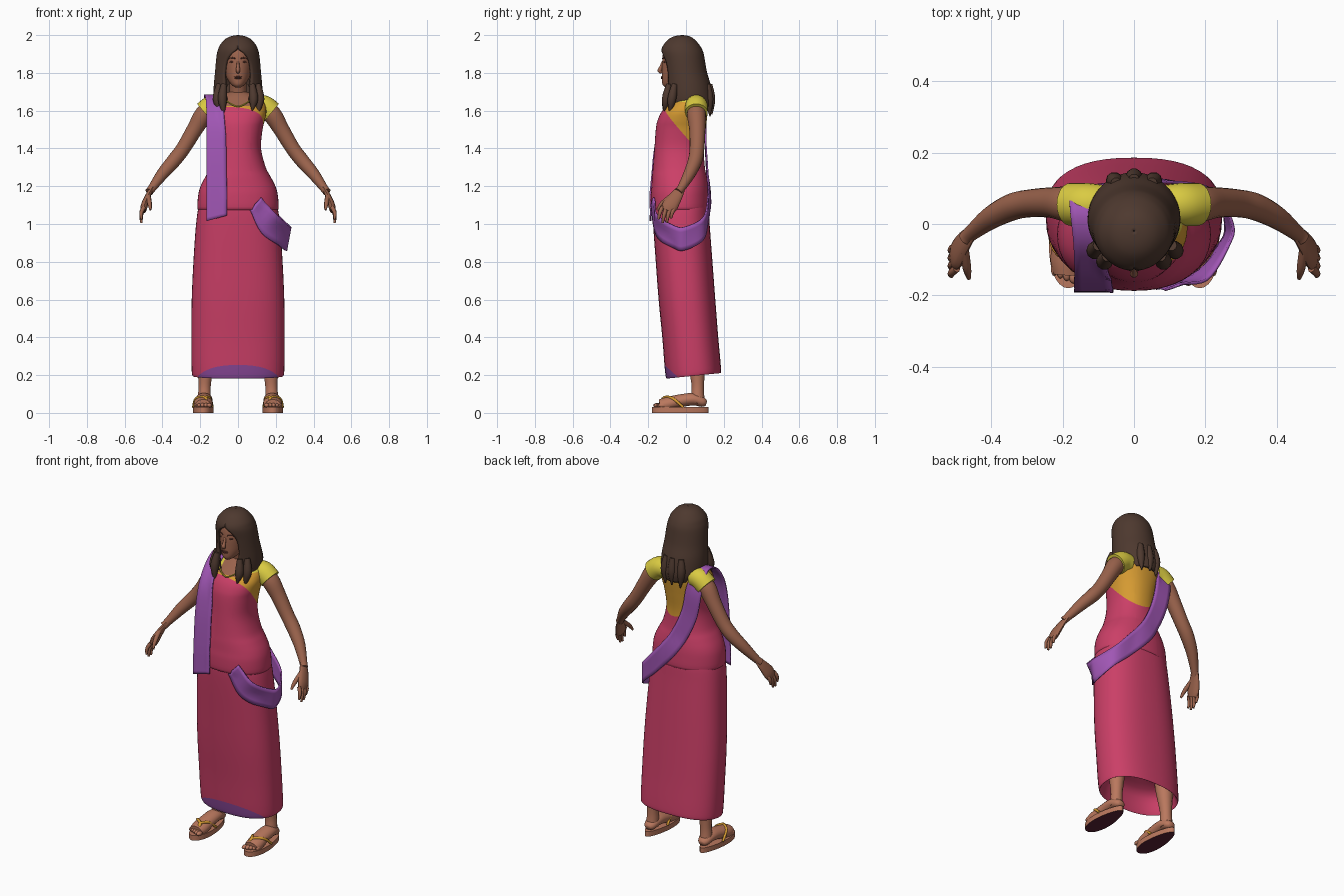
import bpy, bmesh, math
from mathutils import Vector

cube = bpy.data.objects.get("Cube")
if cube:
    bpy.data.objects.remove(cube, do_unlink=True)


def material(name, r, g, b):
    lin = [((c / 255 + 0.055) / 1.055) ** 2.4 for c in (r, g, b)] + [1]
    m = bpy.data.materials.new(name)
    m.use_nodes = True
    m.diffuse_color = lin
    m.node_tree.nodes["Principled BSDF"].inputs["Base Color"].default_value = lin
    return m


skin = material("brown skin", 156, 100, 77)
foot_skin = material("light brown skin", 186, 120, 94)
hair_mat = material("dark brown hair", 78, 57, 47)
crimson = material("crimson cloth", 203, 63, 103)
purple = material("purple cloth", 160, 86, 180)
hem_mat = material("dark purple hem", 134, 70, 148)
yellow = material("yellow cloth", 218, 203, 66)
orange = material("orange cloth", 214, 155, 50)
sole_mat = material("maroon sole", 92, 34, 54)
dark = material("dark lips and brows", 100, 58, 48)


def finish(bm, name, mats, rule=None, cuts=()):
    """Cut along planes, colour the faces by a rule and make a smooth object."""
    bmesh.ops.remove_doubles(bm, verts=bm.verts, dist=0.0003)
    for co, no in cuts:
        bmesh.ops.bisect_plane(bm, geom=bm.verts[:] + bm.edges[:] + bm.faces[:],
                               plane_co=co, plane_no=no)
    bmesh.ops.recalc_face_normals(bm, faces=bm.faces)
    for f in bm.faces:
        f.smooth = True
        if rule:
            f.material_index = rule(f.calc_center_median(), f)
    me = bpy.data.meshes.new(name)
    bm.to_mesh(me)
    bm.free()
    for m in mats:
        me.materials.append(m)
    me.set_sharp_from_angle(angle=math.radians(50))
    ob = bpy.data.objects.new(name, me)
    bpy.context.collection.objects.link(ob)
    return ob


def smooth(rows, k=4):
    """Catmull-Rom interpolation through rows of numbers."""
    out = []
    for i in range(len(rows) - 1):
        p0, p1, p2 = rows[max(i - 1, 0)], rows[i], rows[i + 1]
        p3 = rows[min(i + 2, len(rows) - 1)]
        for j in range(k):
            t = j / k
            out.append([b + 0.5 * t * (c - a + t * (2 * a - 5 * b + 4 * c - d + t * (3 * (b - c) + d - a)))
                        for a, b, c, d in zip(p0, p1, p2, p3)])
    return out + [list(rows[-1])]


def skin_rings(rings, closed=True, caps=True):
    bm = bmesh.new()
    vs = [[bm.verts.new(p) for p in r] for r in rings]
    n = len(vs[0])
    for a, b in zip(vs, vs[1:]):
        for i in range(n if closed else n - 1):
            j = (i + 1) % n
            bm.faces.new((a[i], a[j], b[j], b[i]))
    if caps:
        bm.faces.new(vs[0])
        bm.faces.new(vs[-1])
    return bm


def stack(rows, n=48, p=2.0, tilt=0.0, k=4):
    """Rings of (height, half width, front y, back y)."""
    rings = []
    for z, rx, yf, yb in smooth(rows, k):
        ring = []
        for i in range(n):
            a = math.tau * i / n
            c, s = math.cos(a), math.sin(a)
            y = (yf + yb) / 2 + (yb - yf) / 2 * math.copysign(abs(s) ** (2 / p), s)
            x = rx * math.copysign(abs(c) ** (2 / p), c)
            ring.append((x, y, z + tilt * y * max(0, 1 - (z - 0.2) / 0.4)))
        rings.append(ring)
    return skin_rings(rings)


def tube(name, pts, mat, n=14, flat=1.0, side=(0, 1, 0), k=4):
    """Tapered tube through (x, y, z, radius), flattened across the side axis."""
    path = smooth(pts, k)
    rings = []
    for i, q in enumerate(path):
        c = Vector(q[:3])
        t = (Vector(path[min(i + 1, len(path) - 1)][:3]) - Vector(path[max(i - 1, 0)][:3])).normalized()
        u = Vector(side)
        u = (u - t * u.dot(t)).normalized()
        v = t.cross(u) * flat
        rings.append([c + (u * math.cos(math.tau * j / n) + v * math.sin(math.tau * j / n)) * q[3]
                      for j in range(n)])
    return finish(skin_rings(rings), name, [mat])


def ball(name, loc, size, mat):
    bm = bmesh.new()
    bmesh.ops.create_uvsphere(bm, u_segments=14, v_segments=8, radius=1)
    for v in bm.verts:
        v.co = Vector([c * s + o for c, s, o in zip(v.co, size, loc)])
    return finish(bm, name, [mat])


# Skirt with a turned-in bottom and a front hem
hem_no = Vector((0, 0.9, 1))
hem_co = Vector((0, -0.11, 0.25))
skirt = finish(
    stack([(.34, .03, .02, .06), (.3, .19, -.07, .14), (.21, .23, -.095, .172), (.195, .242, -.105, .185),
           (.25, .246, -.113, .183), (.4, .247, -.125, .17), (.6, .245, -.145, .155), (.8, .236, -.16, .14),
           (1.0, .222, -.174, .125), (1.1, .206, -.176, .118), (1.16, .18, -.16, .1)], p=2.4, tilt=.1),
    "skirt", [crimson, hem_mat],
    lambda c, f: int((c - hem_co).dot(hem_no) < 0 and f.normal.y < 0.1 and c.y < 0),
    [(hem_co, hem_no)])

# Bodice with an open neckline, bare upper chest and contrasting back panel
back_no = Vector((.2, 1.2, 1))
back_co = Vector((0, 0, 1.485))


def bodice_rule(c, f):
    if c.z > 1.625 and abs(c.x) < .065 and c.y < .02:
        return 3
    if c.z > 1.645:
        return 1
    return 2 if (c - back_co).dot(back_no) > 0 else 0


bodice = finish(
    stack([(1.085, .19, -.16, .1), (1.078, .214, -.184, .123), (1.15, .211, -.187, .122), (1.2, .198, -.183, .118),
           (1.25, .173, -.18, .11), (1.3, .147, -.175, .1), (1.4, .122, -.167, .094), (1.5, .13, -.16, .104),
           (1.55, .142, -.15, .11), (1.6, .15, -.125, .115), (1.65, .135, -.075, .112),
           (1.68, .09, -.045, .1), (1.7, .045, -.02, .07)], p=2.2),
    "bodice", [crimson, yellow, orange, skin], bodice_rule,
    [(back_co, back_no), ((0, 0, 1.625), (0, 0, 1)), ((0, 0, 1.645), (0, 0, 1)),
     ((.065, 0, 0), (1, 0, 0)), ((-.065, 0, 0), (1, 0, 0))])
tube("neckline_trim", [(-.066, -.088, 1.655, .004), (0, -.118, 1.622, .004), (.066, -.088, 1.655, .004)], yellow, 8,
     side=(0, 0, 1))

# Sash: hip loop, diagonal across the back, over the shoulder and down the front
sash_path = [(.09, -.165, 1.11, .03, .03), (.165, -.155, 1.0, .04, .05), (.25, -.06, .93, .015, .06),
             (.266, .0, .925, .01, .062), (.225, .09, .975, 0, .06), (.13, .115, 1.07, .015, .055),
             (0, .115, 1.22, .03, .045), (-.09, .105, 1.4, .045, .025), (-.125, .1, 1.57, .05, .01),
             (-.135, .05, 1.675, .045, 0), (-.125, -.05, 1.655, .045, 0), (-.117, -.13, 1.55, .05, 0),
             (-.115, -.165, 1.4, .053, 0), (-.113, -.183, 1.2, .054, 0), (-.113, -.188, 1.03, .055, .015)]
strip = [[(x + wx * t, y, z + wz * t) for t in (-1, -.6, -.2, .2, .6, 1)]
         for x, y, z, wx, wz in smooth(sash_path, 6)]
sash = finish(skin_rings(strip, closed=False, caps=False), "sash", [purple])
for target in (bodice, skirt):
    wrap = sash.modifiers.new("drape", 'SHRINKWRAP')
    wrap.target = target
    wrap.wrap_mode = 'OUTSIDE'
    wrap.offset = 0.007
thick = sash.modifiers.new("thickness", 'SOLIDIFY')
thick.thickness = 0.008
thick.offset = 0

# Head, neck and face
finish(stack([(1.722, .012, -.108, -.08), (1.738, .035, -.124, -.03), (1.77, .058, -.127, .03), (1.81, .071, -.127, .07),
              (1.86, .077, -.126, .08), (1.91, .074, -.12, .075), (1.95, .055, -.1, .05), (1.97, .02, -.06, .02)], 32),
       "head", [skin])
tube("neck", [(0, .04, 1.62, .06), (0, .025, 1.68, .047), (0, 0, 1.78, .045)], skin)
tube("nose", [(0, -.122, 1.86, .006), (0, -.133, 1.83, .009), (0, -.139, 1.812, .012), (0, -.128, 1.801, .007)], skin,
     10, side=(1, 0, 0))
ball("upper_lip", (0, -.126, 1.779), (.021, .007, .004), dark)
ball("lower_lip", (0, -.126, 1.772), (.018, .007, .005), dark)
for s, side in ((1, "left"), (-1, "right")):
    ball(side + "_eye", (s * .031, -.112, 1.858), (.014, .008, .005), dark)
    tube(side + "_brow", [(s * .014, -.124, 1.876, .003), (s * .03, -.118, 1.88, .003), (s * .048, -.1, 1.874, .002)],
         dark, 6, side=(0, 0, 1))

# Hair shell parted around the face: height, half width, front y, back y, half opening
hair_rows = [(2.0, .002, -.022, -.018, 0), (1.995, .035, -.058, .015, 0), (1.98, .066, -.09, .042, 0),
             (1.95, .094, -.118, .07, 0), (1.925, .105, -.13, .085, .006), (1.9, .112, -.13, .094, .036),
             (1.86, .117, -.124, .101, .062), (1.8, .122, -.118, .112, .072), (1.74, .128, -.114, .13, .07),
             (1.68, .13, -.112, .141, .066), (1.64, .124, -.11, .145, .066), (1.6, .1, -.1, .138, .078)]
shell = []
for z, rx, yf, yb, opening in smooth(hair_rows, 3):
    gap = math.asin(min(max(opening, 0) / rx, .95))
    angles = [-math.pi / 2 + gap + (math.tau - 2 * gap) * i / 44 for i in range(45)]
    shell.append([(rx * math.cos(a), (yf + yb) / 2 + (yb - yf) / 2 * math.sin(a), z) for a in angles])
hair = finish(skin_rings(shell, closed=False, caps=False), "hair", [hair_mat])
thick = hair.modifiers.new("thickness", 'SOLIDIFY')
thick.thickness = 0.016
for i, (x, y, tip) in enumerate([(-.1, -.06, 1.6), (-.075, -.09, 1.575), (.105, -.06, 1.58), (.075, -.09, 1.6),
                                 (-.05, .115, 1.57), (.0, .125, 1.58), (.05, .115, 1.575)]):
    out = -.025 if y < 0 else .012
    tube("hair_lock_%d" % (i + 1), [(x, y, 1.74, .015), (x * 1.1, y + out * .6, 1.66, .024), (x, y + out, tip, .003)],
         hair_mat, 10, side=(1, 0, 0))

for s, side in ((1, "left"), (-1, "right")):
    def limb(part, pts, mat, **kw):
        return tube(side + "_" + part, [(s * x, y, z, r) for x, y, z, r in pts], mat, **kw)

    # Sleeve, arm and hand
    limb("sleeve", [(.09, .055, 1.625, .055), (.135, .055, 1.622, .06), (.178, .055, 1.59, .06)], yellow, n=24)
    limb("arm", [(.13, .055, 1.62, .045), (.18, .055, 1.58, .05), (.23, .06, 1.5, .043), (.29, .058, 1.4, .039),
                 (.34, .048, 1.335, .038), (.4, .018, 1.265, .032), (.455, -.025, 1.19, .022),
                 (.47, -.04, 1.17, .022)], skin, n=18)
    limb("palm", [(.455, -.025, 1.19, .022), (.476, -.05, 1.15, .033), (.495, -.083, 1.1, .042),
                  (.502, -.098, 1.07, .034)], skin, flat=.45)
    for i in range(4):
        y = -.13 + .022 * i
        length = (.05, .07, .068, .045)[i]
        limb("finger_%d" % (i + 1), [(.497, y + .005, 1.09, .011), (.512, y - .008, 1.09 - length * .6, .0105),
                                     (.511, y - .016, 1.075 - length, .006)], skin, n=8)
    limb("thumb", [(.475, -.075, 1.15, .013), (.468, -.125, 1.11, .012), (.463, -.152, 1.075, .006)], skin, n=8,
         side=(1, 0, 0))

    # Leg, foot and toes
    limb("leg", [(.165, .05, .5, .06), (.17, .055, .3, .05), (.176, .062, .16, .034), (.178, .062, .1, .034),
                 (.18, .065, .05, .036)], foot_skin)
    limb("foot", [(.18, .108, .05, .018), (.18, .09, .056, .034), (.18, .04, .072, .044), (.181, -.03, .064, .046),
                  (.184, -.1, .046, .05), (.185, -.14, .04, .042)], foot_skin, n=18, flat=.75, side=(1, 0, 0))
    for i in range(5):
        ball("%s_toe_%d" % (side, i + 1), (s * (.152 + .018 * i), -.152 + .007 * i, .04),
             (.014 - .0012 * i, .022, .012), foot_skin)

    # Sandal sole and thong straps
    edge = [(s * (.184 + (.053 - .012 * math.sin(a)) * math.cos(a)), -.03 + .15 * math.sin(a))
            for a in (math.tau * i / 32 for i in range(32))]
    finish(skin_rings([[(x, y, z) for x, y in edge] for z in (0, .012, .03)]), side + "_sole", [foot_skin, sole_mat],
           lambda c, f: int(c.z < .004))
    for label, x0, x1 in (("inner_strap", .135, .148), ("outer_strap", .236, .222)):
        limb(label, [(x0, -.015, .03, .007), (x1, -.07, .076, .008), (.172, -.115, .081, .008), (.17, -.138, .05, .006)],
             orange, n=8, side=(1, 0, 0))
